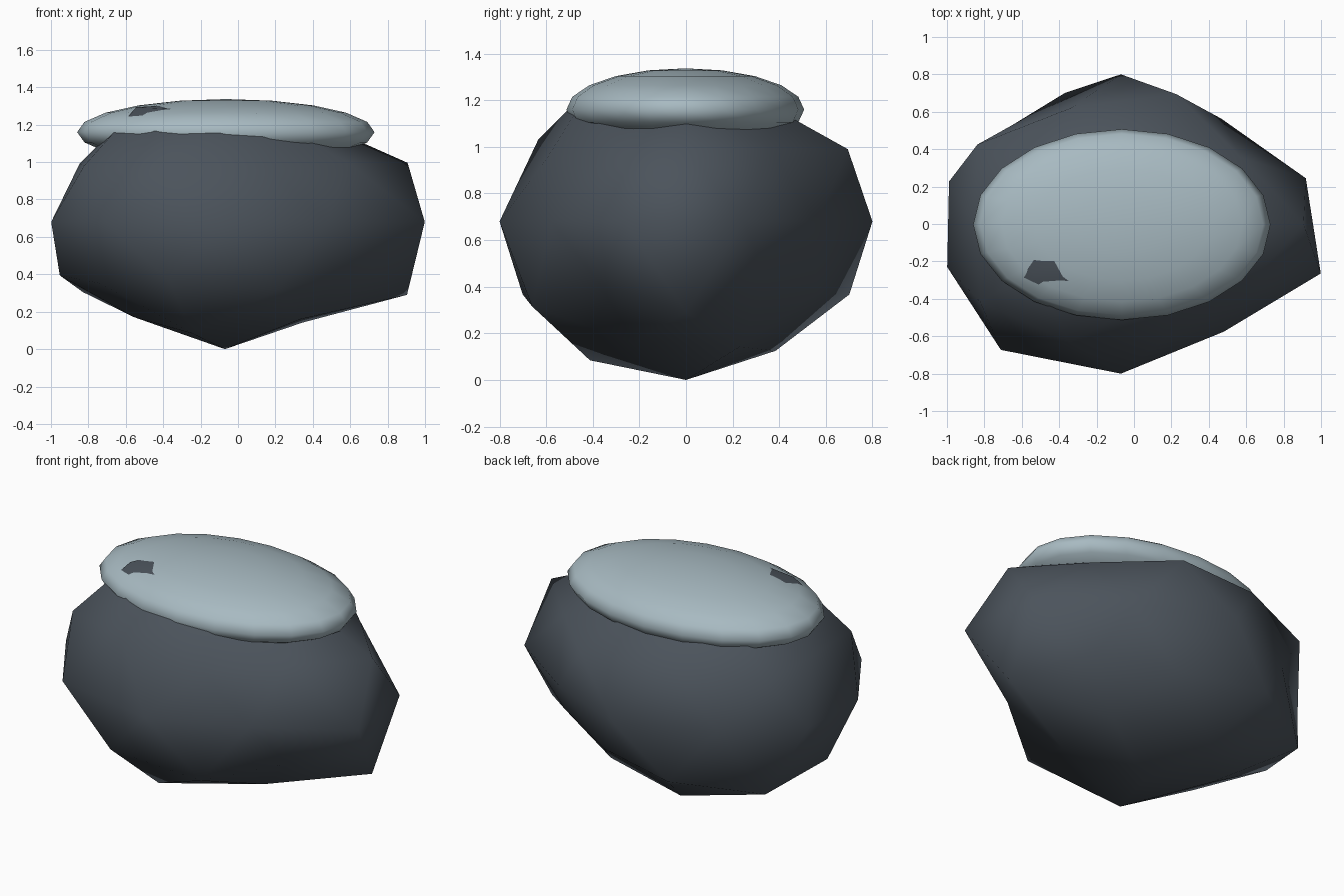
import bpy, bmesh
from math import atan2, degrees
from mathutils import Vector

cube = bpy.data.objects.get("Cube")
if cube:
    bpy.data.objects.remove(cube, do_unlink=True)


def material(name, color):
    mat = bpy.data.materials.new(name)
    mat.use_nodes = True
    mat.diffuse_color = color
    mat.node_tree.nodes["Principled BSDF"].inputs["Base Color"].default_value = color
    return mat


def finish(name, bm, radii, centre, mat):
    """Stretch a unit shape, place it and shade it smooth."""
    for v in bm.verts:
        v.co = v.co * Vector(radii) + Vector(centre)
    for f in bm.faces:
        f.smooth = True
    mesh = bpy.data.meshes.new(name)
    bm.to_mesh(mesh)
    bm.free()
    mesh.materials.append(mat)
    obj = bpy.data.objects.new(name, mesh)
    bpy.context.collection.objects.link(obj)
    return obj


def ring_order(v):
    """Top ring first, then counter-clockwise around each ring."""
    angle = round(degrees(atan2(v.co.y, v.co.x))) % 360 if v.co.xy.length > 0.01 else 0
    return (-round(v.co.z, 2), angle)


# Boulder: low-poly sphere, each ring pushed in or out irregularly
bulges = [
    [0.95],
    [0.91, 0.87, 0.93, 1.06, 1.006],
    [0.89, 0.96, 0.87, 0.98, 0.9],
    [1.04, 1.02, 1.01, 0.99, 0.88],
    [0.99, 0.87, 1.0, 0.86, 0.92, 0.93, 1.04, 0.89, 1.0, 1.07],
    [0.84, 1.03, 0.94, 1.03, 0.88],
    [1.09, 0.86, 1.05, 0.92, 1.02],
    [0.93, 0.96, 0.88, 1.03, 0.9],
    [1.0],
]
# The equator's last three run front-left, so the front tip keeps full reach
bulges[4][7:9] = [1.0, 0.89]

bm = bmesh.new()
bmesh.ops.create_icosphere(bm, subdivisions=2, radius=1)
factors = [f for ring in bulges for f in ring]
for v, f in zip(sorted(bm.verts, key=ring_order), factors):
    v.co *= f
finish("boulder", bm, (1.05, 0.8, 0.68), (-0.07, 0, 0.68),
       material("dark slate", (0.071, 0.087, 0.106, 1)))

# Snow cap: flattened sphere resting on the boulder
bm = bmesh.new()
bmesh.ops.create_uvsphere(bm, u_segments=20, v_segments=10, radius=1)
finish("snow_cap", bm, (0.795, 0.51, 0.177), (-0.065, -0.003, 1.16),
       material("pale ice", (0.39, 0.49, 0.535, 1)))
